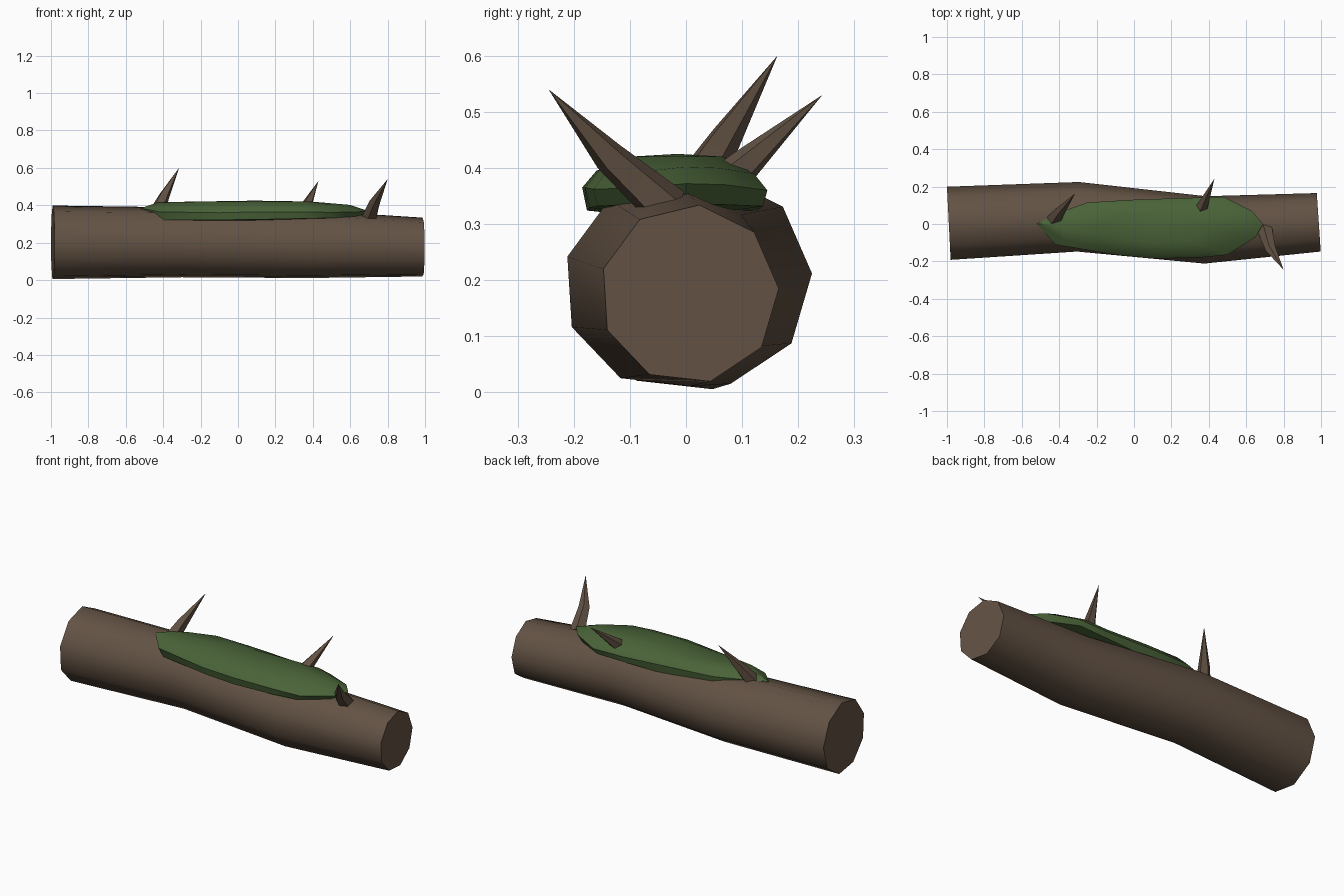
import bpy, bmesh, math
from mathutils import Vector

if "Cube" in bpy.data.objects:
    bpy.data.objects.remove(bpy.data.objects["Cube"])


def material(name, rgb):
    m = bpy.data.materials.new(name)
    m.diffuse_color = (*rgb, 1)
    m.use_nodes = True
    m.node_tree.nodes["Principled BSDF"].inputs["Base Color"].default_value = m.diffuse_color
    return m


bark = material("bark brown", (0.125, 0.085, 0.058))
green = material("moss green", (0.068, 0.125, 0.040))


def loft(name, rings, mat, angle):
    """Skin a list of vertex rings; a ring of one point closes to a tip."""
    bm = bmesh.new()
    vr = [[bm.verts.new(p) for p in r] for r in rings]
    for a, b in zip(vr, vr[1:]):
        n = max(len(a), len(b))
        for i in range(n):
            j = (i + 1) % n
            f = []
            for v in (a[i % len(a)], a[j % len(a)], b[j % len(b)], b[i % len(b)]):
                if v not in f:
                    f.append(v)
            bm.faces.new(f)
    for r in (vr[0], vr[-1]):
        if len(r) > 2:
            bm.faces.new(r)
    bmesh.ops.recalc_face_normals(bm, faces=bm.faces)
    me = bpy.data.meshes.new(name)
    bm.to_mesh(me)
    bm.free()
    me.materials.append(mat)
    ob = bpy.data.objects.new(name, me)
    bpy.context.collection.objects.link(ob)
    bpy.ops.object.select_all(action='DESELECT')
    ob.select_set(True)
    bpy.context.view_layer.objects.active = ob
    bpy.ops.object.shade_smooth_by_angle(angle=math.radians(angle))
    return ob


def circle(c, tangent, r, n, start):
    """Ring of n points around c, perpendicular to the tangent."""
    t = Vector(tangent).normalized()
    side = Vector((0, 0, 1)).cross(t).normalized()
    up = t.cross(side)
    return [Vector(c) + r * (math.cos(a) * side + math.sin(a) * up)
            for a in (math.radians(start) + math.tau * i / n for i in range(n))]


# log: nine-sided, gently bent trunk
path = [(-0.99, 0, 0.2, 0.2), (-0.3, 0.035, 0.2, 0.19),
        (0.38, -0.035, 0.19, 0.184), (0.988, 0.006, 0.175, 0.16)]
rings = []
for i, (x, y, z, r) in enumerate(path):
    a, b = path[max(i - 1, 0)], path[min(i + 1, 3)]
    rings.append(circle((x, y, z), (b[0] - a[0], b[1] - a[1], 0), r, 9, 3.6))
loft("log", rings, bark, 42)

# moss: flattened irregular pad lying on the log
outline = [(-0.52, 0, 0.385), (-0.42, -0.11, 0.365), (-0.1, -0.165, 0.36),
           (0.1, -0.185, 0.365), (0.35, -0.18, 0.365), (0.5, -0.165, 0.362),
           (0.65, -0.07, 0.365), (0.69, 0, 0.372), (0.63, 0.07, 0.37),
           (0.48, 0.145, 0.36), (0.3, 0.14, 0.36), (0, 0.13, 0.375),
           (-0.25, 0.115, 0.385), (-0.43, 0.05, 0.388)]


def pad(s, fn):
    return [(0.09 + (x - 0.09) * s, -0.015 + (y + 0.015) * s, fn(x, z))
            for x, y, z in outline]


loft("moss", [[(0.09, -0.015, 0.31)],
              pad(0.95, lambda x, z: 0.322 + 0.02 * max(x, 0)),
              pad(1, lambda x, z: z),
              pad(0.85, lambda x, z: z + 0.03),
              pad(0.5, lambda x, z: 0.42),
              [(0.09, -0.015, 0.425)]], green, 40)

# broken twigs: five-sided spikes with a slight bend
twigs = [((-0.435, 0.012, 0.36), (-0.395, 0.068, 0.45), (-0.315, 0.163, 0.60)),
         ((0.335, 0.035, 0.34), (0.37, 0.105, 0.405), (0.43, 0.243, 0.53)),
         ((0.70, -0.03, 0.325), (0.732, -0.135, 0.418), (0.80, -0.245, 0.54))]
for i, (base, mid, tip) in enumerate(twigs):
    b, m, t = map(Vector, (base, mid, tip))
    loft(f"twig_{i + 1}", [circle(b, m - b, 0.043, 5, 20),
                           circle(m, t - b, 0.03, 5, 20), [t]], bark, 30)
